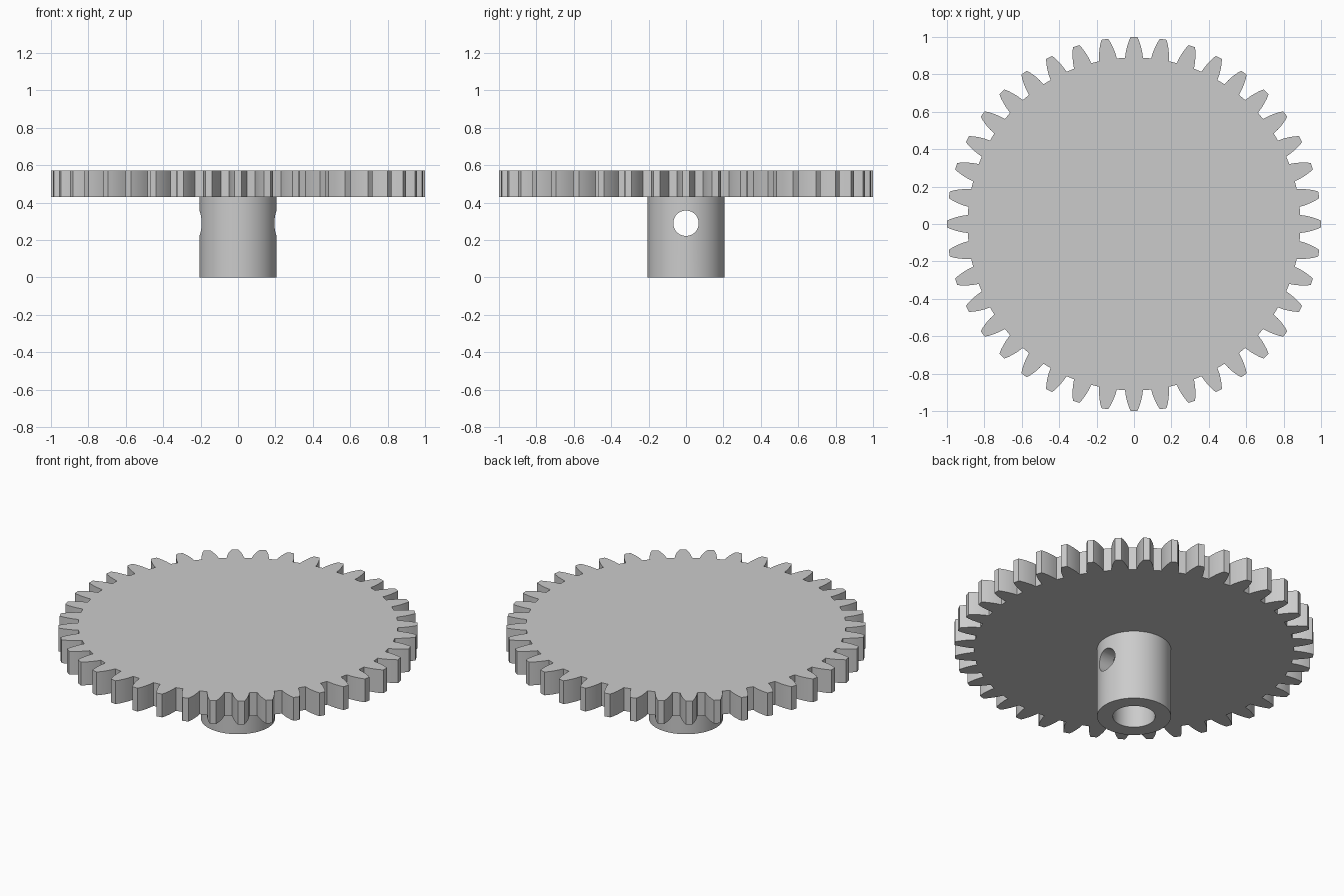
import bpy, bmesh
from math import cos, sin, tau, radians

if "Cube" in bpy.data.objects:
    bpy.data.objects.remove(bpy.data.objects["Cube"], do_unlink=True)

TEETH = 40
GEAR_BOTTOM, GEAR_TOP = 0.43, 0.573
HUB_RADIUS, BORE_RADIUS = 0.206, 0.118
PIN_RADIUS, PIN_HEIGHT = 0.068, 0.29

grey = bpy.data.materials.new("plain_grey")
grey.use_nodes = True
colour = (0.6, 0.6, 0.6, 1)
grey.diffuse_color = colour
grey.node_tree.nodes["Principled BSDF"].inputs["Base Color"].default_value = colour


def smooth(obj, angle):
    bpy.ops.object.select_all(action="DESELECT")
    obj.select_set(True)
    bpy.context.view_layer.objects.active = obj
    bpy.ops.object.shade_smooth_by_angle(angle=radians(angle))


def cylinder(name, radius, low, high, sides=96):
    bpy.ops.mesh.primitive_cylinder_add(
        vertices=sides, radius=radius, depth=high - low,
        location=(0, 0, (low + high) / 2))
    obj = bpy.context.object
    obj.name = name
    obj.data.materials.append(grey)
    return obj


def cut(obj, cutter):
    bpy.ops.object.select_all(action="DESELECT")
    obj.select_set(True)
    bpy.context.view_layer.objects.active = obj
    mod = obj.modifiers.new("cut", "BOOLEAN")
    mod.operation, mod.solver, mod.object = "DIFFERENCE", "EXACT", cutter
    bpy.ops.object.modifier_apply(modifier=mod.name)
    bpy.data.objects.remove(cutter, do_unlink=True)


# Gear wheel: one tooth flank (radius, half width), mirrored and repeated
flank = [(0.89, 0.048), (0.92, 0.044), (0.95, 0.037), (0.98, 0.027), (1.0, 0.018)]
tooth = [(r, -w) for r, w in flank] + [(r, w) for r, w in reversed(flank)]
bm = bmesh.new()
outline = []
for i in range(TEETH):
    for r, w in tooth:
        a = tau * i / TEETH + w / r
        outline.append(bm.verts.new((r * cos(a), r * sin(a), GEAR_BOTTOM)))
base = bm.faces.new(outline)
extruded = bmesh.ops.extrude_face_region(bm, geom=[base], use_keep_orig=True)
top = [v for v in extruded["geom"] if isinstance(v, bmesh.types.BMVert)]
bmesh.ops.translate(bm, verts=top, vec=(0, 0, GEAR_TOP - GEAR_BOTTOM))
bmesh.ops.recalc_face_normals(bm, faces=bm.faces)
mesh = bpy.data.meshes.new("gear_wheel")
bm.to_mesh(mesh)
bm.free()
mesh.materials.append(grey)
gear = bpy.data.objects.new("gear_wheel", mesh)
bpy.context.collection.objects.link(gear)
smooth(gear, 20)

# Hub with a shaft bore from below and a cross hole for a pin
hub = cylinder("hub", HUB_RADIUS, 0, GEAR_BOTTOM)
cut(hub, cylinder("bore_cutter", BORE_RADIUS, -0.1, GEAR_BOTTOM + 0.1, 64))
pin = cylinder("pin_hole_cutter", PIN_RADIUS, -0.5, 0.5, 48)
pin.rotation_euler.y = radians(90)
pin.location.z = PIN_HEIGHT
bpy.context.view_layer.update()
cut(hub, pin)
smooth(hub, 30)
